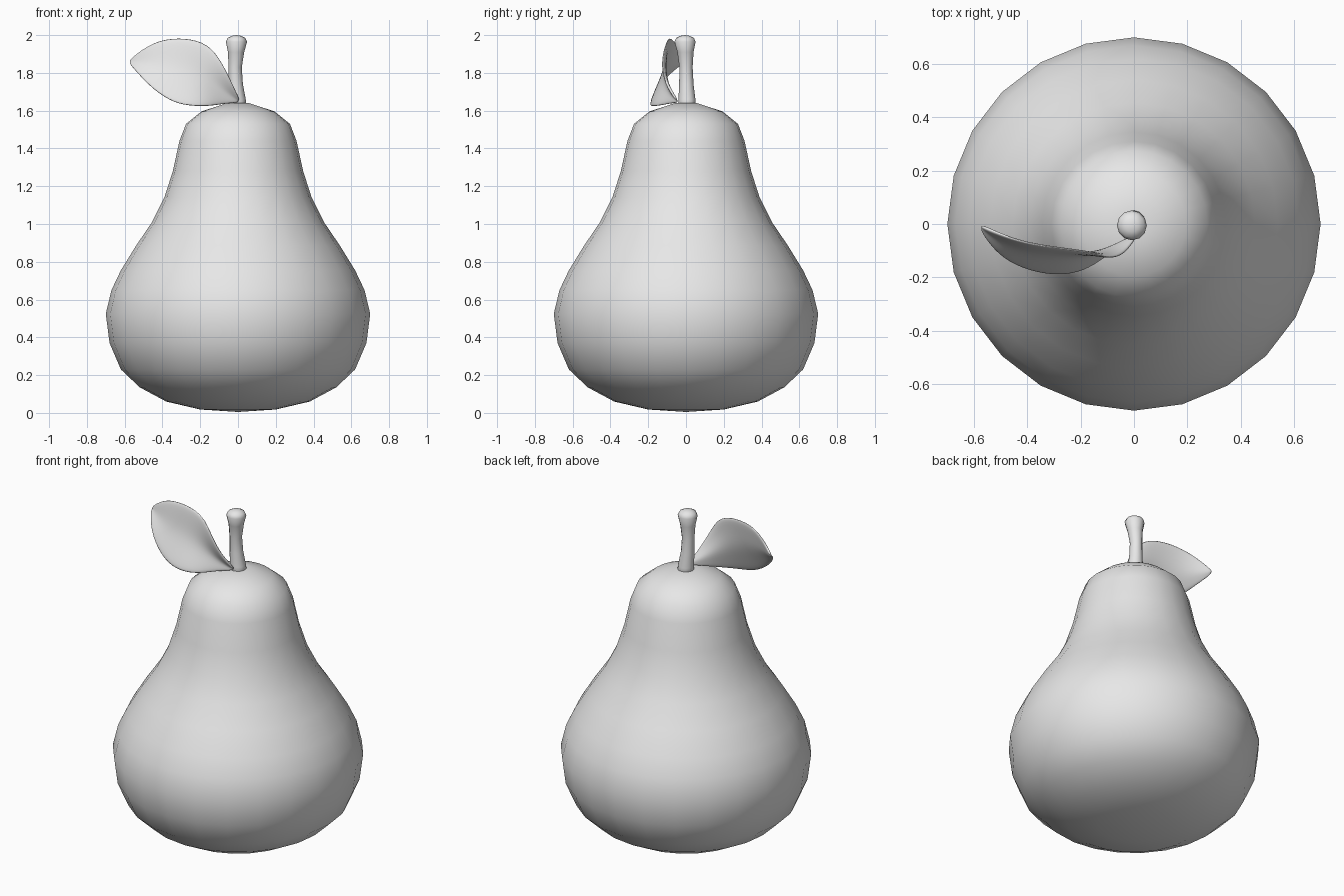
import bpy
import bmesh
import math
from mathutils import Vector

cube = bpy.data.objects.get("Cube")
if cube:
    bpy.data.objects.remove(cube, do_unlink=True)

GREY = (0.8, 0.8, 0.8, 1.0)
grey = bpy.data.materials.new("plain grey")
grey.use_nodes = True
grey.diffuse_color = GREY
grey.node_tree.nodes["Principled BSDF"].inputs["Base Color"].default_value = GREY


def finish(name, bm):
    """Turn a bmesh into a smooth, coloured object."""
    bmesh.ops.recalc_face_normals(bm, faces=bm.faces)
    for face in bm.faces:
        face.smooth = True
    mesh = bpy.data.meshes.new(name)
    bm.to_mesh(mesh)
    bm.free()
    mesh.materials.append(grey)
    obj = bpy.data.objects.new(name, mesh)
    bpy.context.collection.objects.link(obj)
    return obj


def loft(name, rings, sides):
    """Stack level circles (x, y, z, radius), closing both ends with a point."""
    bm = bmesh.new()
    loops = []
    for x, y, z, r in rings[1:-1]:
        angles = [math.tau * i / sides for i in range(sides)]
        loops.append([bm.verts.new((x + r * math.cos(a), y + r * math.sin(a), z))
                      for a in angles])
    for low, high in zip(loops, loops[1:]):
        for i in range(sides):
            j = (i + 1) % sides
            bm.faces.new((low[i], low[j], high[j], high[i]))
    for end, loop in ((rings[0], loops[0]), (rings[-1], loops[-1])):
        tip = bm.verts.new(end[:3])
        for i in range(sides):
            bm.faces.new((tip, loop[i], loop[(i + 1) % sides]))
    return finish(name, bm)


# Fruit body: radius and height from the bottom up
profile = [(0, 0.005), (0.2, 0.018), (0.38, 0.06), (0.52, 0.135), (0.62, 0.23),
           (0.68, 0.37), (0.7, 0.525), (0.67, 0.65), (0.62, 0.755), (0.54, 0.885),
           (0.455, 1.01), (0.39, 1.14), (0.345, 1.28), (0.31, 1.44), (0.275, 1.53),
           (0.195, 1.595), (0.06, 1.64), (0, 1.63)]
loft("fruit_body", [(0, 0, z, r) for r, z in profile], 24)

# Stem: a slightly bent stalk with a flared, rounded top
loft("stem", [(0, 0, 1.58, 0), (0, 0.005, 1.58, 0.05), (-0.004, 0.005, 1.66, 0.045),
              (-0.012, 0.002, 1.74, 0.038), (-0.015, 0, 1.83, 0.035),
              (-0.01, -0.003, 1.91, 0.043), (-0.008, -0.005, 1.965, 0.056),
              (-0.008, -0.005, 1.985, 0.047), (-0.008, -0.005, 1.996, 0.025),
              (-0.008, -0.005, 2.0, 0)], 12)

# Leaf: upper edge, midrib and lower edge, each running from base to tip
upper = [(0.008, -0.05, 1.66), (-0.035, -0.115, 1.755), (-0.09, -0.13, 1.87),
         (-0.16, -0.105, 1.96), (-0.28, -0.09, 1.99), (-0.41, -0.07, 1.98),
         (-0.51, -0.035, 1.925), (-0.575, -0.005, 1.865)]
rib = [(0.005, -0.045, 1.65), (-0.07, -0.08, 1.7), (-0.14, -0.1, 1.75),
       (-0.21, -0.115, 1.79), (-0.31, -0.115, 1.815), (-0.42, -0.095, 1.835),
       (-0.51, -0.055, 1.85), (-0.575, -0.01, 1.86)]
lower = [(0, -0.045, 1.643), (-0.08, -0.095, 1.635), (-0.15, -0.155, 1.622),
         (-0.23, -0.19, 1.62), (-0.34, -0.19, 1.635), (-0.45, -0.155, 1.71),
         (-0.525, -0.1, 1.79), (-0.575, -0.02, 1.85)]
bm = bmesh.new()
rows = []
for top, mid, low in zip(upper, rib, lower):
    t, m, b = Vector(top), Vector(mid), Vector(low)
    rows.append([bm.verts.new(p) for p in (t, t.lerp(m, 0.5), m, m.lerp(b, 0.5), b)])
for a, b in zip(rows, rows[1:]):
    for i in range(len(a) - 1):
        bm.faces.new((a[i], a[i + 1], b[i + 1], b[i]))
leaf = finish("leaf", bm)
thickness = leaf.modifiers.new("thickness", "SOLIDIFY")
thickness.thickness = 0.015
thickness.offset = 0
rounding = leaf.modifiers.new("rounding", "SUBSURF")
rounding.levels = rounding.render_levels = 2
